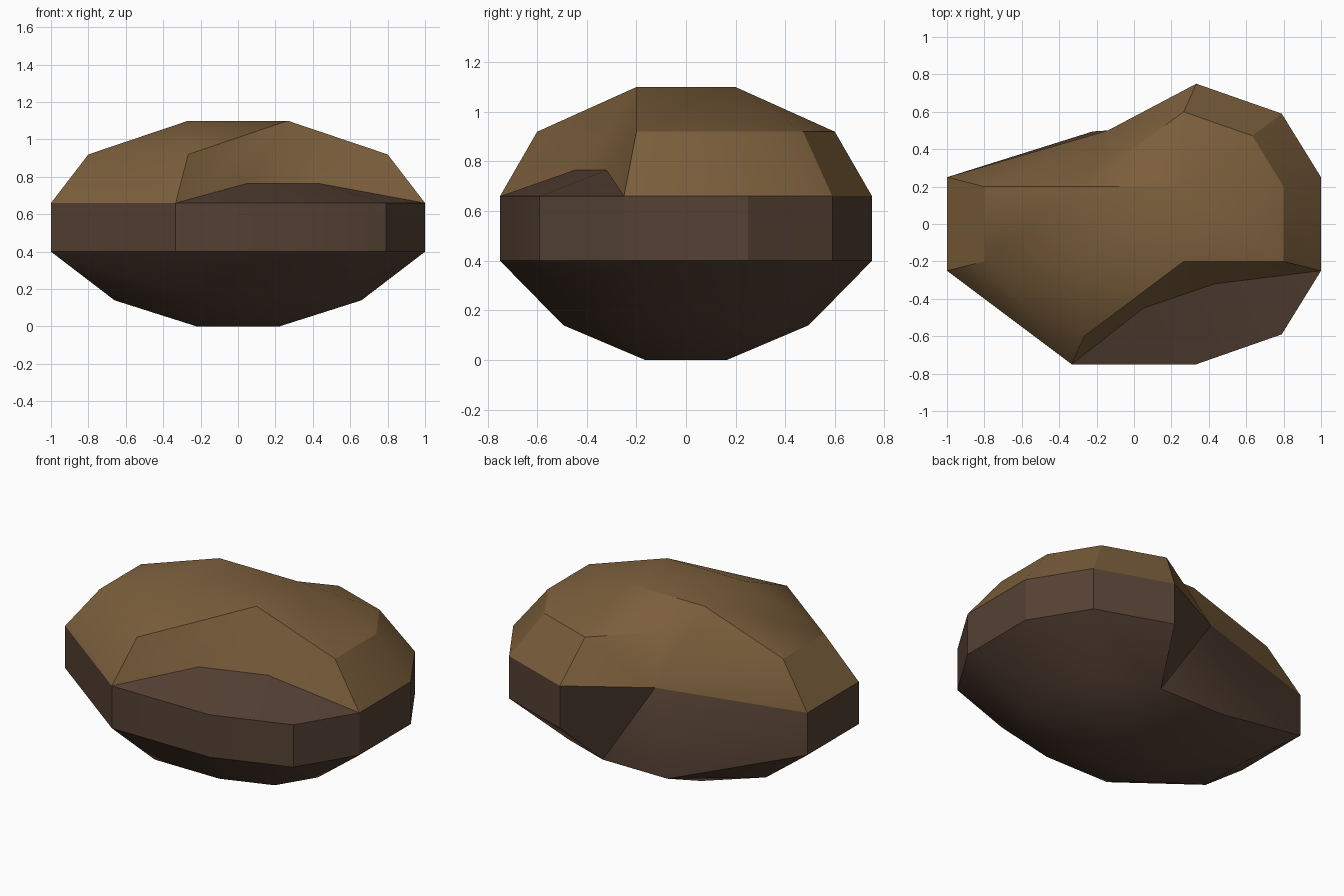
import bpy, bmesh, math

cube = bpy.data.objects.get("Cube")
if cube:
    bpy.data.objects.remove(cube, do_unlink=True)


def material(name, colour):
    mat = bpy.data.materials.new(name)
    mat.use_nodes = True
    mat.diffuse_color = colour
    bsdf = mat.node_tree.nodes["Principled BSDF"]
    bsdf.inputs["Base Color"].default_value = colour
    bsdf.inputs["Roughness"].default_value = 0.9
    return mat


tan = material("tan_stone", (0.2, 0.114, 0.045, 1))
brown = material("dark_brown_earth", (0.09, 0.052, 0.034, 1))

# One quarter of the plan outline, plus the inner corner of the flat caps
PLAN = {"side": (1, 0.25), "corner": (0.79, 0.59), "end": (0.333, 0.75), "inner": (0.333, 0.25)}
# Scale, ring height and cap height of each level
LEVELS = {"top": (0.8, 0.92, 1.1), "upper": (1, 0.66, 0), "lower": (1, 0.4, 0), "base": (0.66, 0.14, 0)}
WALLS = [("top", "upper"), ("upper", "lower"), ("lower", "base")]

bm = bmesh.new()
cache = {}


def point(level, kind, sx, sy):
    key = (level, kind, sx, sy)
    if key not in cache:
        scale, ring, cap = LEVELS[level]
        x, y = PLAN[kind]
        z = cap if kind == "inner" else ring
        cache[key] = bm.verts.new((x * sx * scale, y * sy * scale, z))
    return cache[key]


def face(*verts, dark=False):
    f = bm.faces.new(verts)
    low = min(v.co.z for v in verts) < LEVELS["upper"][1] - 0.01
    f.material_index = int(low or dark)


def bridge(hi, lo, path):
    for p, q in zip(path, path[1:]):
        face(point(hi, *p), point(hi, *q), point(lo, *q), point(lo, *p))


def cap(level, *keys):
    face(*[point(level, *k) for k in keys])


# Left and right sides
for sx in (1, -1):
    sides = [("side", sx, -1), ("side", sx, 1)]
    for hi, lo in WALLS:
        bridge(hi, lo, sides)
    for level in ("top", "base"):
        cap(level, *sides, ("inner", sx, 1), ("inner", sx, -1))

# Flat centres and underside ends
for level in ("top", "base"):
    cap(level, *[("inner", sx, sy) for sx, sy in ((1, 1), (-1, 1), (-1, -1), (1, -1))])
for sy in (1, -1):
    cap("base", ("end", -1, sy), ("end", 1, sy), ("inner", 1, sy), ("inner", -1, sy))

# Corners: two are rounded, two are chopped straight
for sx, sy, walls, capped, rounded in (
        (1, 1, WALLS, ("top", "base"), True),
        (-1, -1, WALLS, ("top", "base"), False),
        (1, -1, WALLS[1:], ("base",), True),
        (-1, 1, [], ("base",), False)):
    kinds = ("side", "corner", "end") if rounded else ("side", "end")
    path = [(k, sx, sy) for k in kinds]
    for hi, lo in walls:
        bridge(hi, lo, path)
    for level in capped:
        cap(level, ("inner", sx, sy), *path)

# Front wall and the top facet above it
for hi, lo in WALLS[1:]:
    bridge(hi, lo, [("end", -1, -1), ("end", 1, -1)])
cap("top", ("inner", -1, -1), ("end", -1, -1), ("inner", 1, -1))

# Front ledge with the broken slope above it
ledge_a = bm.verts.new((0.05, -0.45, 0.765))
ledge_b = bm.verts.new((0.43, -0.32, 0.765))
left, front, corner, right = (point("upper", *k) for k in (
    ("end", -1, -1), ("end", 1, -1), ("corner", 1, -1), ("side", 1, -1)))
peak = point("top", "inner", 1, -1)
face(left, front, ledge_a, dark=True)
face(front, corner, ledge_b, ledge_a, dark=True)
face(corner, right, ledge_b, dark=True)
face(left, ledge_a, peak, point("top", "end", -1, -1))
face(ledge_a, ledge_b, peak)
face(ledge_b, right, point("top", "side", 1, -1), peak)

# Hollow at the back, tan above and brown below
dip = bm.verts.new((-0.085, 0.345, 0.95))
brow = bm.verts.new((-0.14, 0.5, 0.68))
crest, shoulder = point("top", "inner", 1, 1), point("top", "inner", -1, 1)
top_end, top_side = point("top", "end", 1, 1), point("top", "side", -1, 1)
up_end, up_side = point("upper", "end", 1, 1), point("upper", "side", -1, 1)
low_end, low_side = point("lower", "end", 1, 1), point("lower", "side", -1, 1)
base_end, base_mid = point("base", "end", 1, 1), point("base", "end", -1, 1)
face(crest, top_end, dip)
face(crest, dip, shoulder)
face(top_end, up_end, brow, dip)
face(shoulder, dip, brow, top_side)
face(top_side, brow, up_side)
face(up_end, low_end, base_end, brow)
face(brow, base_end, base_mid)
face(brow, base_mid, low_side, up_side)
face(base_mid, point("base", "side", -1, 1), low_side)

bmesh.ops.recalc_face_normals(bm, faces=bm.faces)
mesh = bpy.data.meshes.new("rock")
bm.to_mesh(mesh)
bm.free()
mesh.materials.append(tan)
mesh.materials.append(brown)
rock = bpy.data.objects.new("rock", mesh)
bpy.context.collection.objects.link(rock)

# Soft shading with crisp ridges
bpy.ops.object.select_all(action="DESELECT")
rock.select_set(True)
bpy.context.view_layer.objects.active = rock
bpy.ops.object.shade_smooth_by_angle(angle=math.radians(30))
